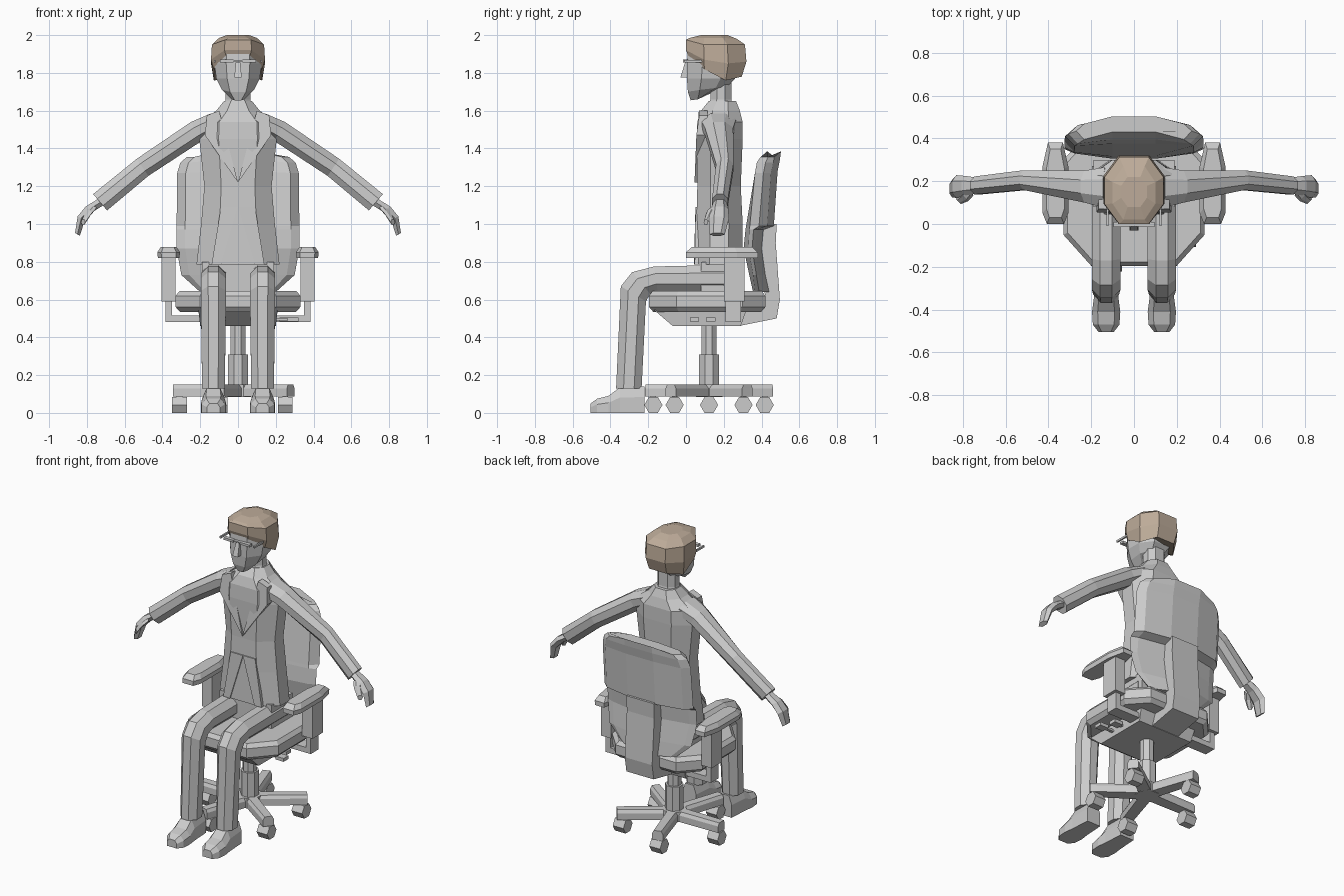
import bpy, bmesh, math
from mathutils import Vector


def material(name, rgb):
    m = bpy.data.materials.new(name)
    m.diffuse_color = (*rgb, 1)
    return m


GREY = material("plain grey", (0.6, 0.6, 0.6))
TAN = material("hair tan", (0.51, 0.41, 0.32))


def loft(name, rings, mat=GREY):
    """Skin a list of equal-length point rings and cap both ends."""
    bm = bmesh.new()
    vs = [[bm.verts.new(p) for p in r] for r in rings]
    n = len(vs[0])
    for a, b in zip(vs, vs[1:]):
        for i in range(n):
            j = (i + 1) % n
            bm.faces.new((a[i], a[j], b[j], b[i]))
    bm.faces.new(vs[0])
    bm.faces.new(vs[-1])
    bmesh.ops.recalc_face_normals(bm, faces=bm.faces)
    me = bpy.data.meshes.new(name)
    bm.to_mesh(me)
    bm.free()
    me.materials.append(mat)
    ob = bpy.data.objects.new(name, me)
    bpy.context.collection.objects.link(ob)
    return ob


def box(name, x, y, z):
    return loft(name, [[(x[0], y[0], h), (x[1], y[0], h), (x[1], y[1], h), (x[0], y[1], h)] for h in z])


def body_ring(z, w, yf, yb):
    """Eight-sided level section; z is one height or (front, side front, side back, back)."""
    zs = z if isinstance(z, tuple) else (z,) * 4
    d = (yb - yf) * 0.3
    half = [(0.5 * w, yf, zs[0]), (w, yf + d, zs[1]), (w, yb - d, zs[2]), (0.5 * w, yb, zs[3])]
    return half + [(-x, y, h) for x, y, h in reversed(half)]


def oval(c, u, v, n=8):
    """n-sided section about c with half axes u and v."""
    k = 1 / math.cos(math.pi / n)
    ang = [2 * math.pi * (i + 0.5) / n for i in range(n)]
    return [Vector(c) + k * (math.cos(t) * Vector(u) + math.sin(t) * Vector(v)) for t in ang]


def plate(name, pts, depth):
    return loft(name, [pts, [(x, y + depth, z) for x, y, z in pts]])


# Jacket, pelvis and neck
loft("jacket", [body_ring(*r) for r in (
    (0.785, 0.22, 0.05, 0.30), (1.0, 0.195, 0.055, 0.30), (1.2, 0.178, 0.06, 0.29),
    (1.45, 0.205, 0.055, 0.30), (1.54, 0.20, 0.06, 0.30), (1.60, 0.115, 0.08, 0.285),
    (1.65, 0.075, 0.12, 0.265))])
box("pelvis", (-0.19, 0.19), (0.08, 0.30), (0.64, 0.80))
loft("neck", [body_ring(1.58, 0.085, 0.10, 0.26), body_ring(1.66, 0.065, 0.13, 0.24),
              body_ring(1.78, 0.065, 0.13, 0.24)])

# Head, nose and glasses
loft("head", [body_ring(*r) for r in (
    ((1.655, 1.66, 1.69, 1.70), 0.035, 0.025, 0.15), ((1.70, 1.71, 1.72, 1.73), 0.085, 0.01, 0.22),
    (1.77, 0.115, 0.005, 0.26), (1.85, 0.125, 0.005, 0.28), (1.93, 0.12, 0.01, 0.28))])
loft("nose", [[(-0.02, y0, 1.775), (0.02, y0, 1.775), (0.012, y1, 1.855), (-0.012, y1, 1.855)]
              for y0, y1 in ((0.03, 0.03), (-0.03, -0.005))])
for s in (-1, 1):
    box("glasses_rim", sorted((s * 0.025, s * 0.095)), (-0.015, 0.01), (1.855, 1.87))
    box("glasses_arm", sorted((s * 0.118, s * 0.128)), (-0.01, 0.12), (1.855, 1.868))
box("glasses_bridge", (-0.025, 0.025), (-0.012, 0.01), (1.86, 1.868))

# Hair cap
loft("hair", [body_ring(*r) for r in (
    ((1.89, 1.82, 1.76, 1.78), 0.128, 0.012, 0.295), ((1.92, 1.87, 1.85, 1.86), 0.143, 0.0, 0.32),
    ((1.975, 1.95, 1.95, 1.95), 0.138, 0.0, 0.312), ((1.985, 1.985, 1.985, 1.98), 0.10, 0.02, 0.27),
    (2.0, 0.06, 0.08, 0.22))], TAN)

X, Y, Z = Vector((1, 0, 0)), Vector((0, 1, 0)), Vector((0, 0, 1))
for s in (-1, 1):
    # Lapel and jacket tail
    plate("lapel", [(0, 0.045, 1.22), (s * 0.10, 0.068, 1.60), (s * 0.165, 0.07, 1.575),
                    (s * 0.175, 0.055, 1.47)], 0.045)
    plate("jacket_tail", [(0, 0.05, 1.09), (s * 0.09, 0.042, 0.785), (s * 0.14, 0.046, 0.785),
                          (s * 0.09, 0.05, 1.09)], 0.02)

    # Arm: centre, slope direction of the thickness, half thickness, half depth
    arm = (((0.13, 0.17, 1.535), (0.3, 1), 0.05, 0.095), ((0.22, 0.175, 1.49), (0.5, 0.86), 0.058, 0.075),
           ((0.505, 0.205, 1.30), (0.55, 0.83), 0.055, 0.046), ((0.73, 0.18, 1.115), (0.65, 0.76), 0.057, 0.042))
    loft("arm", [oval((s * c[0], c[1], c[2]), t * Vector((s * d[0], 0, d[1])), w * Y)
                 for c, d, t, w in arm])

    # Hand and thumb
    hand = (((0.72, 0.18, 1.12), 0.025, 0.03), ((0.785, 0.178, 1.08), 0.025, 0.04),
            ((0.83, 0.175, 1.03), 0.022, 0.046), ((0.85, 0.165, 0.945), 0.015, 0.035))
    loft("hand", [oval((s * c[0], c[1], c[2]), t * Vector((s * 0.85, 0, 0.5)), w * Y, 6)
                  for c, t, w in hand])
    loft("thumb", [oval((s * x, y, z), 0.015 * Z, Vector((s * r, r, 0)), 6) for x, y, z, r in (
        (0.77, 0.155, 1.085, 0.018), (0.79, 0.125, 1.06, 0.015), (0.82, 0.105, 1.01, 0.01))])

    # Trouser leg: pairs of outer and inner (y, z) points along the bend
    pairs = ((0.27, 0.785, 0.27, 0.64), (-0.17, 0.775, -0.15, 0.645), (-0.285, 0.745, -0.19, 0.63),
             (-0.345, 0.67, -0.212, 0.59), (-0.37, 0.13, -0.235, 0.13))
    rings = []
    for k, (y0, z0, y1, z1) in enumerate(pairs):
        o, i = Vector((s * 0.13, y0, z0)), Vector((s * 0.13, y1, z1))
        rings.append(oval((o + i) / 2, (o - i) / 2, (0.06 if k == 4 else 0.067) * X))
    loft("trouser_leg", rings)

    # Shoe
    loft("shoe", [[(s * 0.13 + a * w, y, b * h) for a, b in
                   ((-1, 0), (1, 0), (1, 0.6), (0.6, 1), (-0.6, 1), (-1, 0.6))] for y, w, h in
                  ((-0.22, 0.05, 0.14), (-0.35, 0.058, 0.135), (-0.41, 0.066, 0.09),
                   (-0.47, 0.062, 0.075), (-0.505, 0.035, 0.05))])

    # Armrest: pad, post and bracket to the seat
    cx = s * 0.367
    pad = ((-0.04, 0.0), (0.04, 0.0), (0.06, 0.05), (0.06, 0.27), (0.035, 0.38), (-0.035, 0.38),
           (-0.06, 0.27), (-0.06, 0.05))
    loft("armrest_pad", [[(cx + x * k, 0.19 + (y - 0.19) * m, z) for x, y in pad]
                         for z, k, m in ((0.82, 0.95, 1), (0.85, 1, 1), (0.878, 0.7, 0.84))])
    box("armrest_post", sorted((s * 0.33, s * 0.405)), (0.20, 0.31), (0.59, 0.825))
    box("armrest_upright", sorted((s * 0.35, s * 0.385)), (0.21, 0.29), (0.48, 0.60))
    box("armrest_bar", sorted((s * 0.18, s * 0.385)), (0.21, 0.29), (0.48, 0.515))

# Seat cushion and tray beneath it
outline = ((0.2, -0.195), (0.33, -0.05), (0.33, 0.30), (0.22, 0.42),
           (-0.22, 0.42), (-0.33, 0.30), (-0.33, -0.05), (-0.2, -0.195))
loft("seat", [[(x * k, 0.11 + (y - 0.11) * k, z) for x, y in outline]
              for z, k in ((0.535, 0.93), (0.56, 1), (0.62, 1), (0.645, 0.94))])
loft("seat_tray", [[(-x, a, z), (x, a, z), (x, b, z), (-x, b, z)] for x, a, b, z in
                   ((0.20, -0.07, 0.29, 0.46), (0.21, -0.17, 0.32, 0.545))])

# Levers under the right side
for y, end in ((0.02, 0.32), (0.105, 0.28)):
    box("lever_rod", (0.18, end), (y + 0.015, y + 0.035), (0.488, 0.502))
    box("lever_handle", (end - 0.06, end), (y, y + 0.05), (0.484, 0.506))


# Backrest: ten-sided sections with edges set forward of the middle
def back_ring(z, w, yf, yb, e, drop=0.0):
    half = [(0.1, yf, z), (0.86 * w, yf + e, z - drop), (w, (yf + yb + e - 0.03) / 2, z - drop),
            (0.86 * w, yb - 0.035, z - drop), (0.1, yb, z)]
    return half + [(-x, y, h) for x, y, h in reversed(half)]


loft("backrest", [back_ring(*r) for r in (
    (0.64, 0.20, 0.355, 0.44, 0.01), (0.73, 0.30, 0.335, 0.42, 0.02), (0.87, 0.325, 0.305, 0.40, 0.025),
    (0.97, 0.325, 0.315, 0.41, 0.02), (0.99, 0.325, 0.318, 0.465, 0.02),
    (1.28, 0.322, 0.375, 0.485, -0.01, 0.01), (1.34, 0.305, 0.395, 0.497, -0.02, 0.015),
    (1.385, 0.27, 0.43, 0.503, -0.035, 0.03))])

# Spine bracket joining tray and backrest
profile = ((0.2, 0.46), (0.28, 0.46), (0.48, 0.50), (0.497, 0.60), (0.475, 0.90), (0.48, 1.0),
           (0.42, 1.0), (0.39, 0.90), (0.42, 0.60), (0.2, 0.55))
loft("spine_bracket", [[(x, y, z) for y, z in profile] for x in (-0.1, 0.1)])

# Gas column
HUB = Vector((0, 0.122, 0))
for name, r, z0, z1 in (("column_sleeve", 0.052, 0.09, 0.31), ("column_rod", 0.04, 0.30, 0.48),
                        ("base_hub", 0.07, 0.085, 0.15)):
    loft(name, [oval(HUB + z * Z, r * X, r * Y) for z in (z0, z1)])

# Five-spoke base with hexagonal casters
for k in range(5):
    t = math.pi + k * math.tau / 5
    d = Vector((math.cos(t), math.sin(t), 0))
    n = Vector((-d.y, d.x, 0))
    loft("base_spoke", [[HUB + r * d + a * w * n + z * Z for a, z in
                         ((-1, 0.087), (1, 0.087), (1, 0.13), (0.7, 0.15), (-0.7, 0.15), (-1, 0.13))]
                        for r, w in ((0.0, 0.04), (0.345, 0.034))])
    c = HUB + 0.31 * d
    loft("caster", [[c + Vector((x, 0.048 * math.cos(i * math.pi / 3), 0.042 + 0.048 * math.sin(i * math.pi / 3)))
                     for i in range(6)] for x in (-0.039, 0.039)])
    box("caster_stem", (c.x - 0.015, c.x + 0.015), (c.y - 0.015, c.y + 0.015), (0.06, 0.1))
